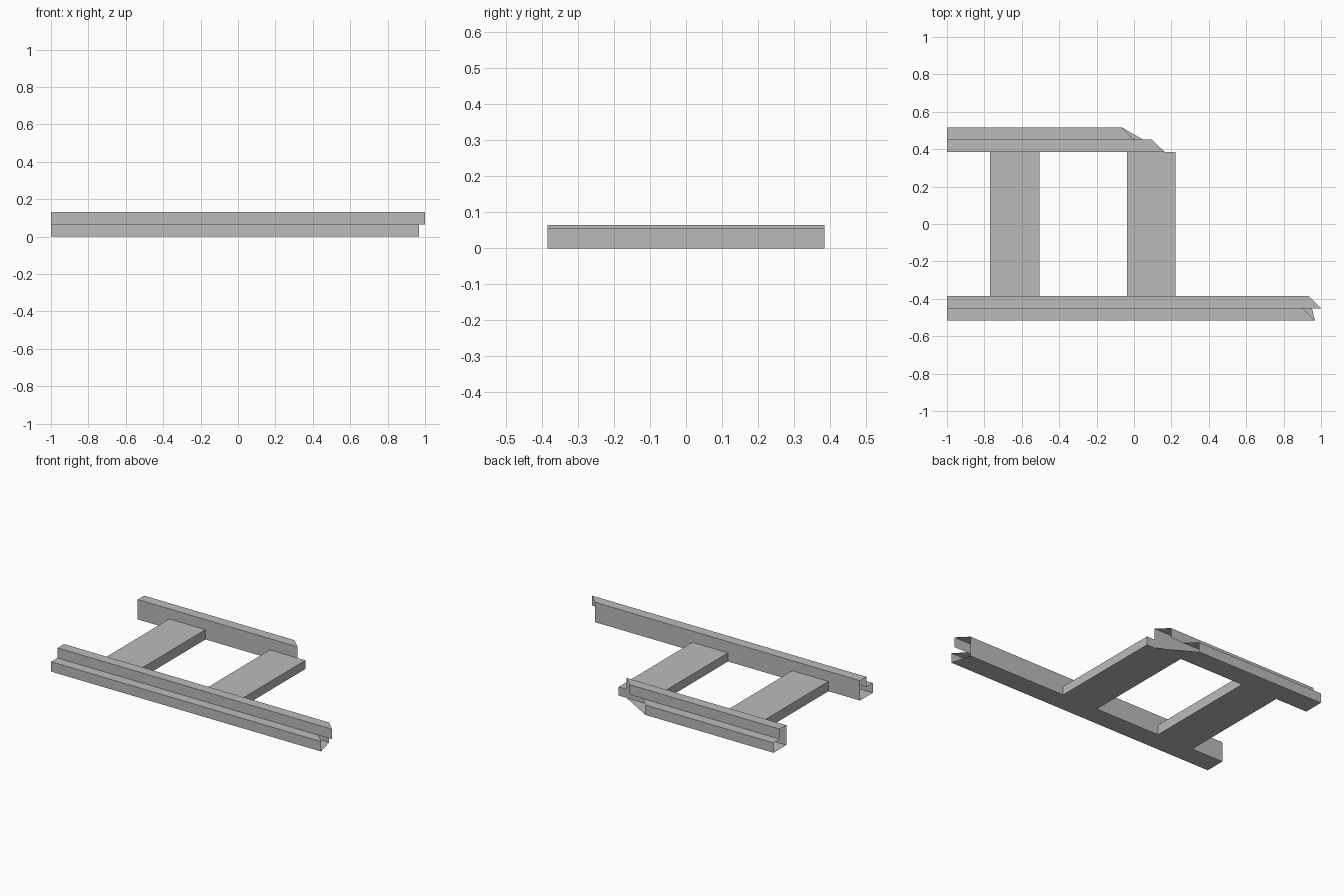
import bpy
import bmesh
from mathutils import Matrix, Vector

default_cube = bpy.data.objects.get("Cube")
if default_cube:
    bpy.data.objects.remove(default_cube, do_unlink=True)

# One plain grey finish for everything
grey = bpy.data.materials.new("plain_grey")
grey.use_nodes = True
grey.diffuse_color = (0.5, 0.5, 0.5, 1)
grey.node_tree.nodes["Principled BSDF"].inputs["Base Color"].default_value = (0.5, 0.5, 0.5, 1)

START = -1.0                             # square end shared by both rails
INNER, MID, OUTER = 0.384, 0.451, 0.517  # rail wall distances from the centre
STEP, TOP = 0.065, 0.131                 # rail heights


def finish(name, bm):
    mesh = bpy.data.meshes.new(name)
    bm.to_mesh(mesh)
    bm.free()
    mesh.materials.append(grey)
    obj = bpy.data.objects.new(name, mesh)
    bpy.context.collection.objects.link(obj)
    return obj


def rail(name, side, outer_end, ledge_end, lip_end, inner_end):
    """Hollow stepped rail, open at both ends, with a mitred +x end."""
    strips = [
        ((OUTER, 0, outer_end), (OUTER, STEP, outer_end)),      # outer wall
        ((OUTER, STEP, outer_end), (MID, STEP, ledge_end)),     # ledge
        ((MID, STEP, lip_end), (MID, TOP, lip_end)),            # lip wall
        ((MID, TOP, lip_end), (INNER, TOP, inner_end)),         # top
        ((INNER, TOP, inner_end), (INNER, 0, inner_end)),       # inner wall
        ((INNER, 0, inner_end), (OUTER, 0, outer_end)),         # underside
    ]
    bm = bmesh.new()
    for (y0, z0, x0), (y1, z1, x1) in strips:
        points = [(START, y0, z0), (x0, y0, z0), (x1, y1, z1), (START, y1, z1)]
        if side > 0:
            points.reverse()
        bm.faces.new([bm.verts.new((x, side * y, z)) for x, y, z in points])
    bmesh.ops.remove_doubles(bm, verts=bm.verts, dist=0.0005)
    return finish(name, bm)


def cross_member(name, x0, x1, height):
    bm = bmesh.new()
    bmesh.ops.create_cube(bm, size=1, matrix=Matrix.LocRotScale(
        Vector(((x0 + x1) / 2, 0, height / 2)), None,
        Vector((x1 - x0, 2 * INNER, height))))
    return finish(name, bm)


# Long front rail and short rear rail
rail("front_rail", -1, 0.968, 0.903, 1.0, 0.934)
rail("rear_rail", 1, -0.066, 0.0, 0.095, 0.165)

# Flat boards joining the rails
cross_member("right_cross_member", -0.77, -0.506, STEP)
cross_member("left_cross_member", -0.037, 0.222, 0.057)
